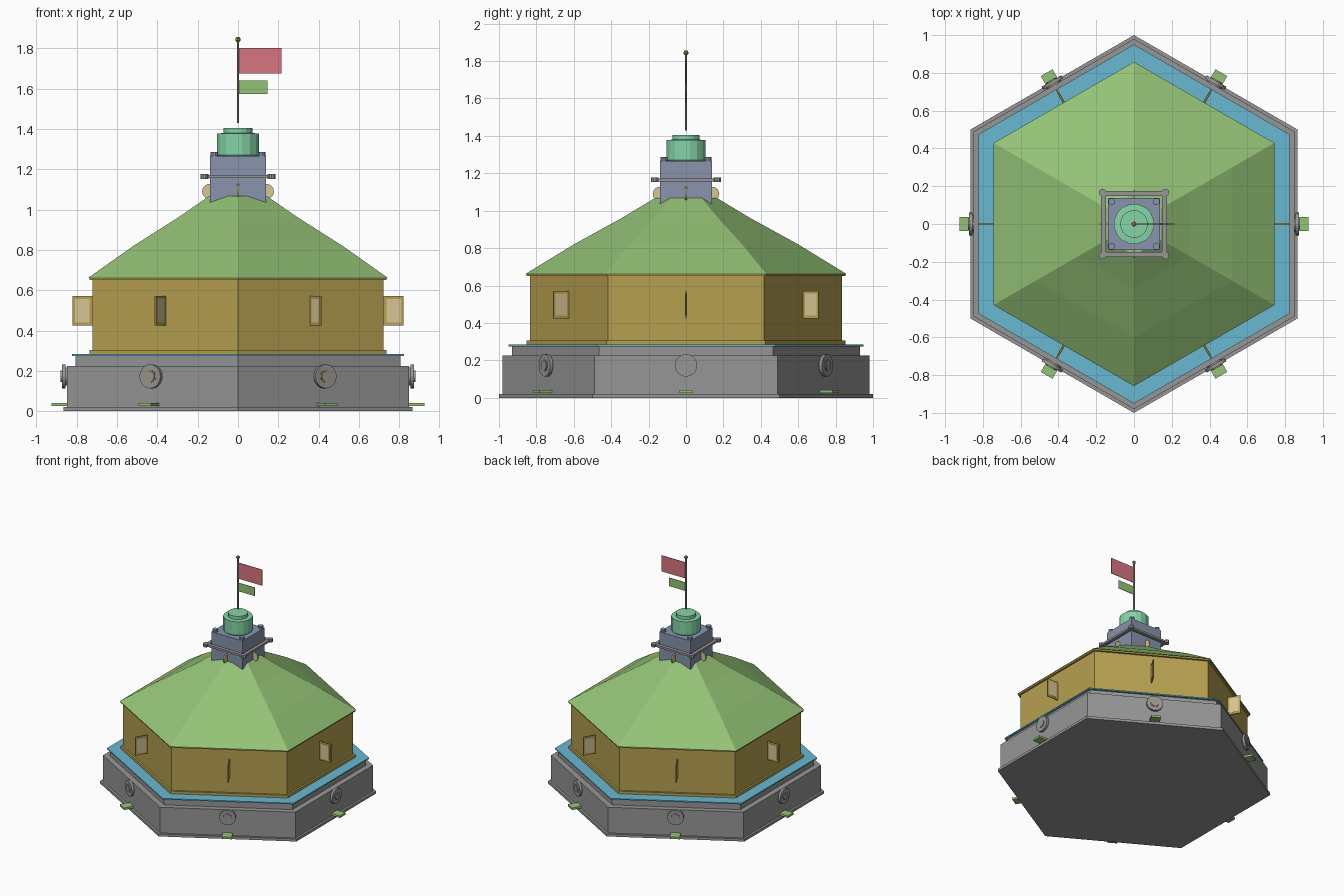
import bpy
import bmesh
from math import pi, cos, sin
from mathutils import Matrix, Vector

default = bpy.data.objects.get("Cube")
if default:
    bpy.data.objects.remove(default, do_unlink=True)


def material(name, rgb):
    linear = [((c / 255 + 0.055) / 1.055) ** 2.4 for c in rgb] + [1.0]
    m = bpy.data.materials.new(name)
    m.use_nodes = True
    m.diffuse_color = linear
    m.node_tree.nodes["Principled BSDF"].inputs["Base Color"].default_value = linear
    return m


GREY = material("stone grey", (150, 150, 150))
BLUE = material("water blue", (106, 184, 210))
TAN = material("wall tan", (182, 160, 80))
GREEN = material("roof green", (148, 194, 118))
CREAM = material("window cream", (214, 197, 148))
SLATE = material("tower slate", (136, 147, 172))
MINT = material("lantern mint", (134, 212, 168))
RED = material("flag red", (216, 116, 128))
GOLD = material("brass gold", (190, 150, 64))


def finish(name, bm, mat, matrix=Matrix()):
    bmesh.ops.recalc_face_normals(bm, faces=bm.faces)
    bm.transform(matrix)
    mesh = bpy.data.meshes.new(name)
    bm.to_mesh(mesh)
    bm.free()
    mesh.materials.append(mat)
    ob = bpy.data.objects.new(name, mesh)
    bpy.context.scene.collection.objects.link(ob)
    return ob


def lathe(name, profile, mat, sides=6, start=pi / 6, matrix=Matrix()):
    """Polygonal stack of (radius, height) rings, capped at both ends."""
    bm = bmesh.new()
    rings = []
    for r, z in profile:
        rings.append([bm.verts.new((r * cos(start + 2 * pi * i / sides),
                                    r * sin(start + 2 * pi * i / sides), z))
                      for i in range(sides)])
    for low, high in zip(rings, rings[1:]):
        for i in range(sides):
            j = (i + 1) % sides
            bm.faces.new((low[i], low[j], high[j], high[i]))
    bm.faces.new(rings[0])
    bm.faces.new(rings[-1])
    return finish(name, bm, mat, matrix)


def box(name, low, high, mat, matrix=Matrix()):
    bm = bmesh.new()
    bmesh.ops.create_cube(bm, size=1)
    low, high = Vector(low), Vector(high)
    fit = Matrix.Translation((low + high) / 2) @ Matrix.Diagonal((*(high - low), 1))
    return finish(name, bm, mat, matrix @ fit)


# Stone base and blue ledge
lathe("stone_base", [(1.0, 0), (1.0, 0.02), (0.98, 0.02), (0.98, 0.225),
                     (0.93, 0.225), (0.93, 0.275)], GREY)
lathe("blue_ledge", [(0.95, 0.275), (0.95, 0.284)], BLUE)

# Walls with skirting and eave bands
lathe("walls", [(0.852, 0.284), (0.852, 0.305), (0.835, 0.305),
                (0.835, 0.65), (0.852, 0.65), (0.852, 0.664)], TAN)

# Roof of three slopes
lathe("roof", [(0.858, 0.662), (0.6, 0.82), (0.34, 0.963), (0.165, 1.068)], GREEN)

# Fittings repeated on the six sides
for k in range(6):
    turn = Matrix.Rotation(k * pi / 3, 4, "Z")
    # Shutter standing out from the wall, cream panel on each face
    box(f"shutter_frame_{k}", (0.71, -0.004, 0.425), (0.82, 0.004, 0.572), TAN, turn)
    box(f"shutter_panel_{k}", (0.738, -0.006, 0.44), (0.808, 0.006, 0.557), CREAM, turn)
    # Porthole with rim and hub, its axis pointing outward
    outward = turn @ Matrix.Translation((0.84, 0, 0.173)) @ Matrix.Rotation(pi / 2, 4, "Y")
    lathe(f"porthole_{k}", [(0.045, 0), (0.045, 0.015), (0.06, 0.015), (0.06, 0.034),
                            (0.028, 0.034), (0.028, 0.04)], GREY, 20, 0, outward)
    if k % 3:
        lathe(f"porthole_trim_{k}", [(0.033, 0.03), (0.033, 0.036)], GOLD, 20, 0, outward)
    # Step at the foot
    box(f"foot_step_{k}", (0.84, -0.036, 0.026), (0.925, 0.036, 0.042), GREEN, turn)

# Tower body
box("tower_body", (-0.138, -0.138, 1.0), (0.138, 0.138, 1.266), SLATE)
for k in range(4):
    turn = Matrix.Rotation(k * pi / 2, 4, "Z")
    # Upright round plate
    edge_on = turn @ Matrix.Translation((0.14, 0, 1.09)) @ Matrix.Rotation(pi / 2, 4, "X")
    lathe(f"tower_disc_{k}", [(0.038, -0.005), (0.038, 0.005)], CREAM, 20, 0, edge_on)
    # Gallery rail, corner knob and corner post
    box(f"gallery_rail_{k}", (0.147, -0.174, 1.157), (0.174, 0.174, 1.173), GREY, turn)
    corner = turn @ Matrix.Translation((0.167, 0.167, 0))
    lathe(f"gallery_knob_{k}", [(0.02, 1.153), (0.02, 1.178)], GREY, 10, 0, corner)
    post = turn @ Matrix.Translation((0.118, 0.118, 0))
    lathe(f"tower_post_{k}", [(0.019, 1.26), (0.019, 1.287)], SLATE, 10, 0, post)

# Lantern
lathe("lantern", [(0.1, 1.264), (0.107, 1.272), (0.107, 1.378),
                  (0.073, 1.38), (0.073, 1.406)], MINT, 16, pi / 16)

# Flagpole, ball and two flags
lathe("flagpole", [(0.006, 1.43), (0.006, 1.845)], GREY, 8)
lathe("pole_ball", [(0.007, 1.833), (0.013, 1.839), (0.013, 1.849), (0.007, 1.856)], GOLD, 8)
box("large_flag", (0.004, -0.002, 1.675), (0.215, 0.002, 1.802), RED)
box("small_flag", (0.004, -0.002, 1.575), (0.147, 0.002, 1.642), GREEN)
